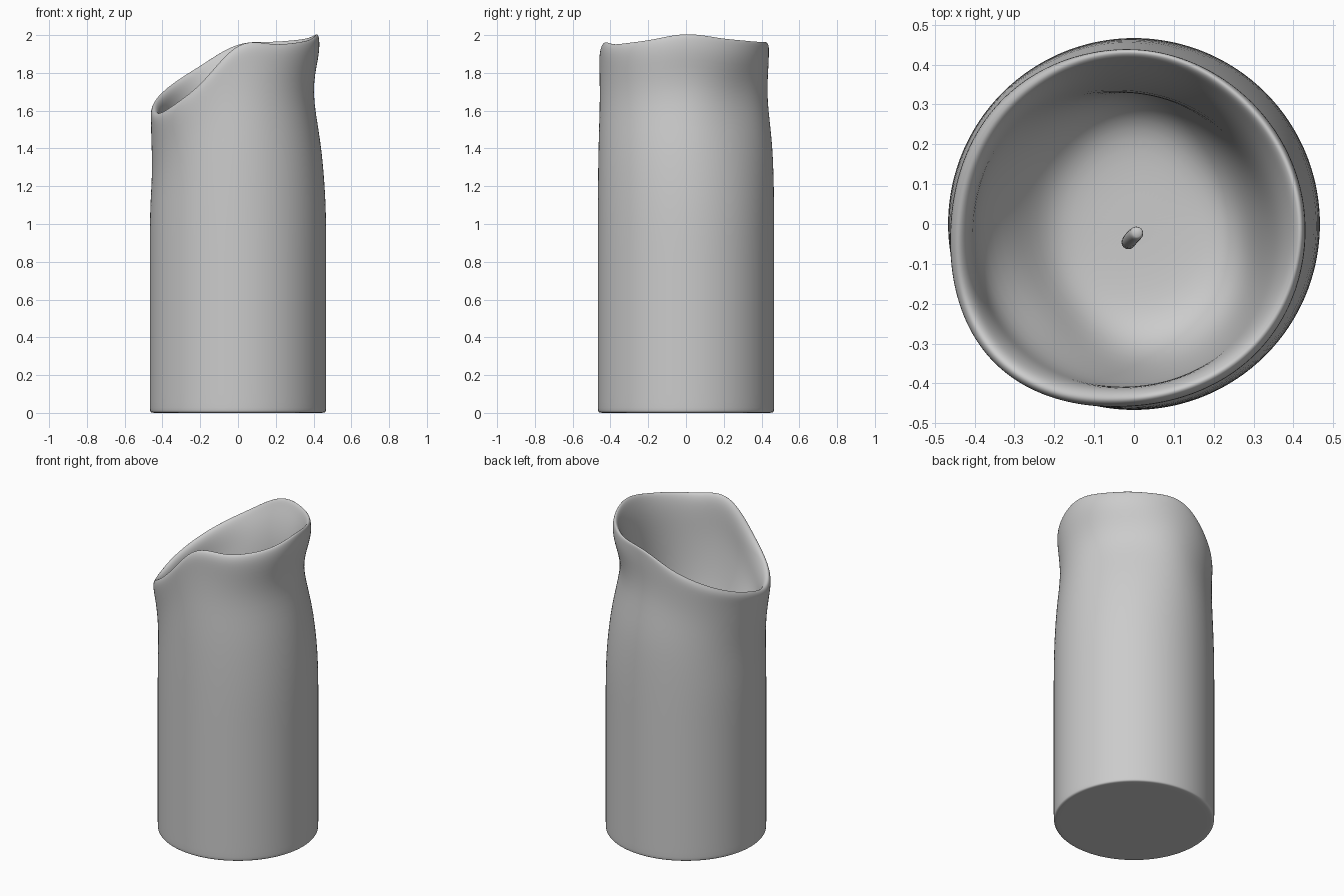
import bpy
import bmesh
from math import sin, cos, tau, floor

cube = bpy.data.objects.get("Cube")
if cube:
    bpy.data.objects.remove(cube, do_unlink=True)


def material(name, color):
    mat = bpy.data.materials.new(name)
    mat.use_nodes = True
    mat.diffuse_color = color
    mat.node_tree.nodes["Principled BSDF"].inputs["Base Color"].default_value = color
    return mat


def around(values, turn):
    """Smooth periodic interpolation of values spaced evenly round the body."""
    n = len(values)
    f = turn * n
    i = floor(f)
    t = f - i
    a, b, c, d = (values[(i + k) % n] for k in (-1, 0, 1, 2))
    return b + 0.5 * t * (c - a + t * (2*a - 5*b + 4*c - d + t * (3*(b - c) + d - a)))


def finish(name, bm, mat, levels):
    bmesh.ops.recalc_face_normals(bm, faces=bm.faces)
    mesh = bpy.data.meshes.new(name)
    bm.to_mesh(mesh)
    bm.free()
    mesh.materials.append(mat)
    mesh.shade_smooth()
    obj = bpy.data.objects.new(name, mesh)
    bpy.context.collection.objects.link(obj)
    sub = obj.modifiers.new("Smooth", 'SUBSURF')
    sub.levels = sub.render_levels = levels
    return obj


def loft(bm, rings):
    """Skin closed rings of points and close both ends."""
    rows = [[bm.verts.new(p) for p in ring] for ring in rings]
    n = len(rows[0])
    for low, high in zip(rows, rows[1:]):
        for i in range(n):
            j = (i + 1) % n
            bm.faces.new((low[i], low[j], high[j], high[i]))
    bm.faces.new(rows[0])
    bm.faces.new(rows[-1])


# Melted shape, listed counter-clockwise from +x
R = 0.468
RIM_Z = (2.01, 1.985, 1.97, 1.955, 1.83, 1.72, 1.635, 1.59, 1.71, 1.95, 1.955, 1.975)
RIM_R = (.425, .42, .44, .44, .445, .485, .445, .435)
FLARE = (.43, .425, .437, .455, .46, .495, .457, .447)
NECK = (.385, .365, .425, .45, .46, .475, .455, .425)
SHOULDER = (.44, .435, .462, .46, .453, .465, .465, .455)
INNER_NECK = (.34, .32, .32, .38, .40, .41, .41, .38)
INNER_LOW = (.30, .31, .34, .33, .31, .31, .36, .35)
FLOOR_R = (.25, .24, .27, .24, .22, .24, .28, .28)
FLOOR_Z = 1.15


def profile(turn):
    rim_z, rim = around(RIM_Z, turn), around(RIM_R, turn)
    inner_neck, low = around(INNER_NECK, turn), around(INNER_LOW, turn)
    flat = around(FLOOR_R, turn)
    at = lambda t: 1 + (rim_z - 1) * t
    return [
        (R * 0.9, 0), (R * 0.975, 0), (R, 0.006), (R, 0.03), (R, 0.5), (R, 0.85), (R, at(0.12)),
        (around(SHOULDER, turn), at(0.45)), (around(NECK, turn), at(0.7)),
        (around(FLARE, turn), at(0.88)), (around(FLARE, turn) + 0.003, at(0.96)),
        (rim, rim_z), (rim - 0.018, rim_z - 0.006), (rim - 0.035, at(0.95)),
        ((rim + inner_neck) / 2 - 0.02, at(0.85)), (inner_neck, at(0.66)),
        (low, FLOOR_Z + 0.14), (flat, FLOOR_Z + 0.02),
        (flat * 0.6, FLOOR_Z), (flat * 0.1, FLOOR_Z)]


# Candle body with a hollowed top
SEGMENTS = 48
wax = material("grey wax", (0.6, 0.6, 0.6, 1))
columns = [profile(i / SEGMENTS) for i in range(SEGMENTS)]
rings = []
for row in zip(*columns):
    rings.append([(r * cos(tau * i / SEGMENTS), r * sin(tau * i / SEGMENTS), z)
                  for i, (r, z) in enumerate(row)])
bm = bmesh.new()
loft(bm, rings)
finish("candle_body", bm, wax, 2)

# Short leaning wick
bm = bmesh.new()
path = [(-.015, -.048, FLOOR_Z - .03, .019), (-.013, -.044, FLOOR_Z + .06, .019),
        (-.004, -.032, FLOOR_Z + .14, .019), (.008, -.022, FLOOR_Z + .2, .019),
        (.008, -.022, FLOOR_Z + .206, .012)]
loft(bm, [[(x + r * cos(tau * i / 12), y + r * sin(tau * i / 12), z) for i in range(12)]
          for x, y, z, r in path])
finish("wick", bm, wax, 1)
